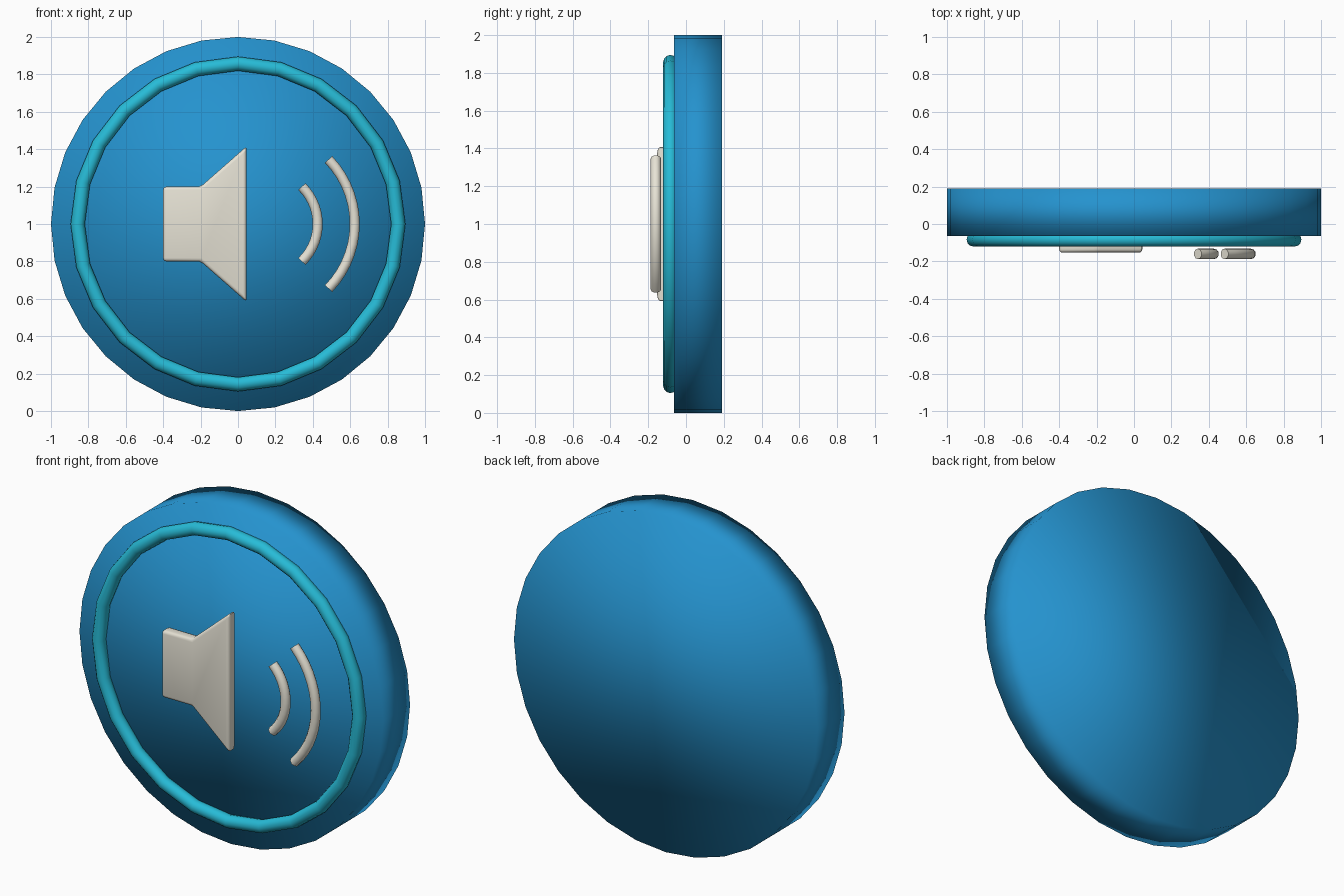
import bpy, math
from mathutils import Vector

if "Cube" in bpy.data.objects:
    bpy.data.objects.remove(bpy.data.objects["Cube"])


def material(name, rgb):
    m = bpy.data.materials.new(name)
    m.diffuse_color = (*rgb, 1)
    m.use_nodes = True
    m.node_tree.nodes["Principled BSDF"].inputs["Base Color"].default_value = m.diffuse_color
    return m


BLUE = material("blue", (0.018, 0.29, 0.62))
TEAL = material("teal", (0.02, 0.50, 0.68))
CREAM = material("cream", (0.80, 0.77, 0.67))
UPRIGHT = (math.pi / 2, 0, 0)


def finish(obj, name, mat):
    obj.name = name
    obj.data.materials.append(mat)
    return obj


# Round button body, smooth all over
bpy.ops.mesh.primitive_cylinder_add(vertices=32, radius=1, depth=0.253,
                                    location=(0, 0.0635, 1), rotation=UPRIGHT)
bpy.ops.object.shade_smooth()
finish(bpy.context.object, "button_disc", BLUE)

# Raised ring near the rim
bpy.ops.mesh.primitive_torus_add(major_segments=24, minor_segments=12,
                                 major_radius=0.857, minor_radius=0.038,
                                 location=(0, -0.083, 1),
                                 rotation=(math.pi / 2, math.pi / 2, 0))
bpy.ops.object.shade_smooth()
finish(bpy.context.object, "rim_ring", TEAL)

# Speaker symbol: mirrored half profile, extruded with softened edges
half = [(-0.40, 0.20), (-0.20, 0.20), (0.045, 0.415)]
outline = half + [(x, -z) for x, z in reversed(half)]
n = len(outline)
front, back = -0.153, -0.085
verts = [(x, y, 1 + z) for y in (front, back) for x, z in outline]
faces = [tuple(reversed(range(n))), tuple(range(n, 2 * n))]
faces += [(i, (i + 1) % n, (i + 1) % n + n, i + n) for i in range(n)]
mesh = bpy.data.meshes.new("speaker_icon")
mesh.from_pydata(verts, [], faces)
speaker = bpy.data.objects.new("speaker_icon", mesh)
bpy.context.collection.objects.link(speaker)
bpy.ops.object.select_all(action='DESELECT')
speaker.select_set(True)
bpy.context.view_layer.objects.active = speaker
bpy.ops.object.mode_set(mode='EDIT')
bpy.ops.mesh.select_all(action='SELECT')
bpy.ops.mesh.normals_make_consistent(inside=False)
bpy.ops.object.mode_set(mode='OBJECT')
bevel = speaker.modifiers.new("soft_edges", 'BEVEL')
bevel.width = 0.018
bevel.segments = 3
bpy.ops.object.modifier_apply(modifier=bevel.name)
bpy.ops.object.shade_smooth_by_angle(angle=math.radians(35))
finish(speaker, "speaker_icon", CREAM)


# Sound waves: round tubes swept along arcs
def sound_wave(name, right, radius, half_height, steps=14):
    curve = bpy.data.curves.new(name, 'CURVE')
    curve.dimensions = '3D'
    curve.bevel_depth = 0.028
    curve.bevel_resolution = 3
    curve.use_fill_caps = True
    span = math.asin(half_height / radius)
    line = curve.splines.new('POLY')
    line.points.add(steps)
    for i, p in enumerate(line.points):
        a = span * (2 * i / steps - 1)
        p.co = (right - radius + radius * math.cos(a), -0.16,
                1 + radius * math.sin(a), 1)
    line.use_smooth = True
    finish(bpy.data.objects.new(name, curve), name, CREAM)
    bpy.context.collection.objects.link(bpy.data.objects[name])


sound_wave("inner_wave", 0.426, 0.278, 0.20)
sound_wave("outer_wave", 0.624, 0.495, 0.345)
